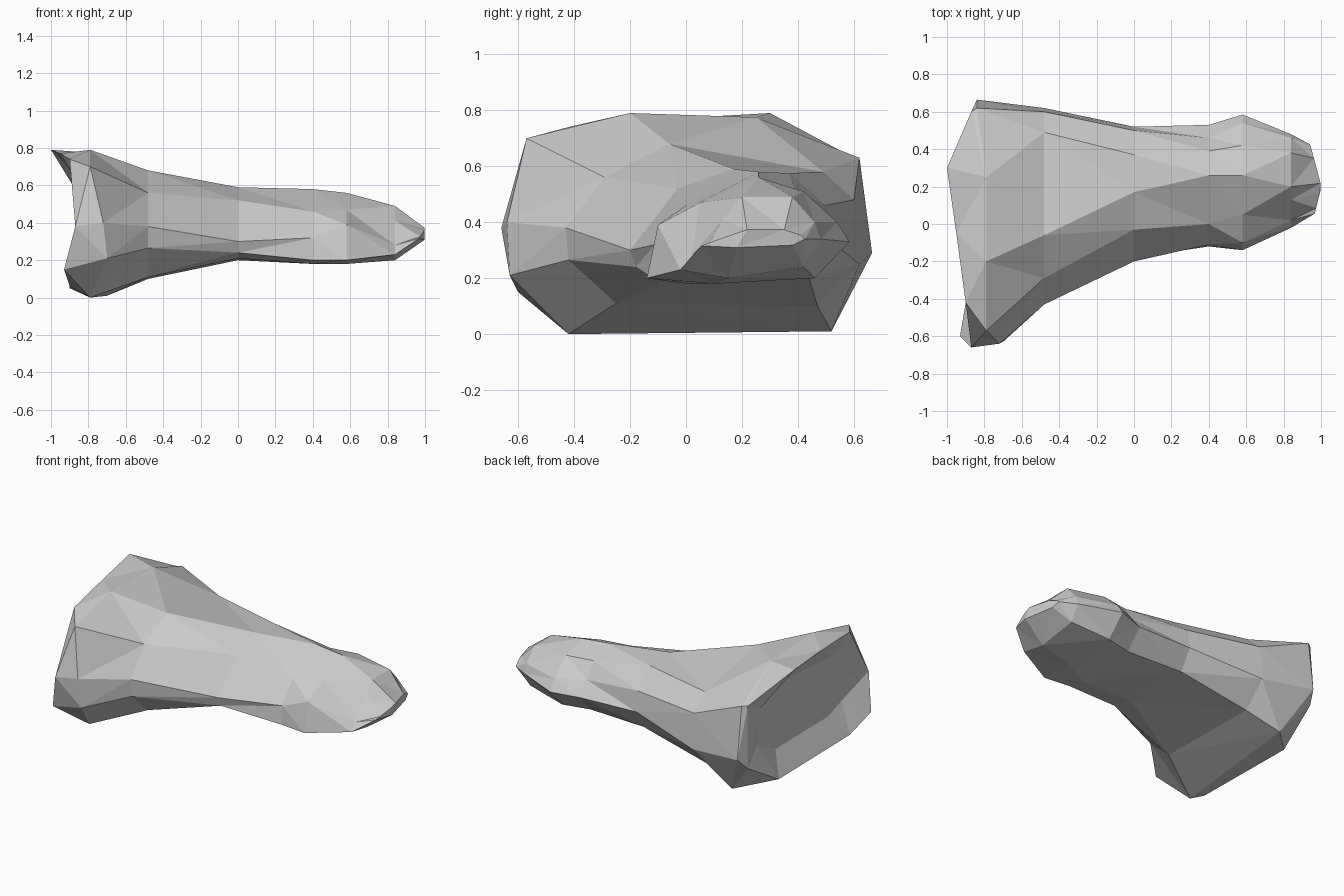
import bpy, bmesh

if "Cube" in bpy.data.objects:
    bpy.data.objects.remove(bpy.data.objects["Cube"])

# Cross-sections along x: nine (y, z) points each, running low front edge,
# front side, shoulder, ridge, top back, back upper, back lower, underside.
SECTIONS = [
    (-0.90, [(-.60, .15), (-.66, .38), (-.42, .74), (-.05, .77), (.30, .79),
             (.60, .63), (.60, .22), (.32, .05), (-.42, .06)]),
    (-0.79, [(-.63, .21), (-.64, .40), (-.57, .70), (-.20, .79), (.25, .775),
             (.62, .63), (.665, .29), (.52, .01), (-.42, .0)]),
    (-0.48, [(-.42, .265), (-.43, .38), (-.29, .56), (-.06, .68), (.49, .58),
             (.60, .48), (.62, .25), (.47, .10), (-.25, .11)]),
    (0.00, [(-.18, .24), (-.20, .30), (-.03, .52), (.17, .59), (.37, .575),
            (.50, .46), (.52, .33), (.44, .20), (-.03, .21)]),
    (0.40, [(-.12, .20), (-.11, .32), (.0, .46), (.26, .58), (.39, .51),
            (.46, .41), (.53, .32), (.42, .20), (.0, .18)]),
    (0.58, [(-.14, .20), (-.10, .39), (.05, .47), (.26, .56), (.42, .51),
            (.54, .40), (.585, .33), (.46, .20), (.10, .18)]),
    (0.84, [(-.02, .23), (.02, .28), (.13, .41), (.20, .49), (.38, .49),
            (.46, .40), (.48, .34), (.42, .24), (.15, .20)]),
]
# Lean of the broken end and the swelling behind it: x shift of each point
SHIFTS = [[-.03, .03, 0, -.05, -.10, .03, .03, 0, 0],
          [.09, .07, 0, 0, 0, -.05, -.05, .09, 0]]


def scaled(points, cy, cz, sy, sz):
    return [(cy + (y - cy) * sy, cz + (z - cz) * sz) for y, z in points]


rings = [[(x, y, z) for y, z in pts] for x, pts in SECTIONS]
for k, shift in enumerate(SHIFTS):
    rings[k] = [(x + d, y, z) for (x, y, z), d in zip(rings[k], shift)]

# Shallow hollow in the broken end
hollow = [(-.83 - .08 * (z - .3), y, z)
          for y, z in scaled(SECTIONS[0][1], .02, .42, .74, .60)]
rings.insert(0, hollow)

# Blunt nose, foremost near the middle and receding to both sides
nose = [(1.0 - .27 * max(y - .21, 0) - .25 * max(.19 - y, 0), y, z)
        for y, z in scaled(SECTIONS[-1][1], .27, .34, .74, .22)]
rings.append(nose)

# Skin the sections and cap both ends
bm = bmesh.new()
loops = [[bm.verts.new(p) for p in ring] for ring in rings]
n = len(SHIFTS[0])
for a, b in zip(loops, loops[1:]):
    for i in range(n):
        j = (i + 1) % n
        bm.faces.new((a[i], a[j], b[j], b[i]))
bm.faces.new(loops[0])
bm.faces.new(loops[-1])
bmesh.ops.triangulate(bm, faces=bm.faces[:], quad_method='SHORT_EDGE')
bmesh.ops.recalc_face_normals(bm, faces=bm.faces[:])

mesh = bpy.data.meshes.new("rock")
bm.to_mesh(mesh)
bm.free()
rock = bpy.data.objects.new("rock", mesh)
bpy.context.collection.objects.link(rock)
